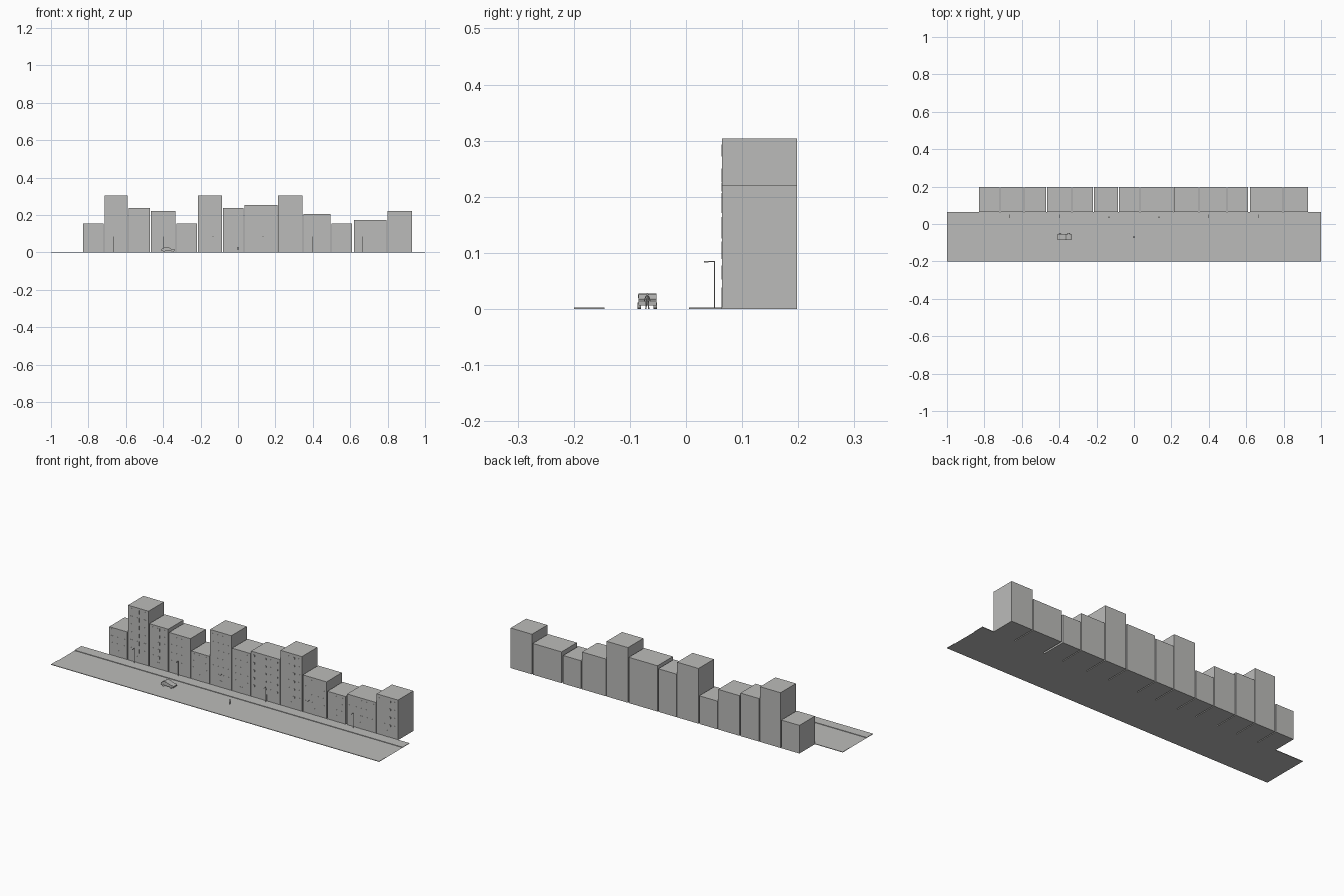
import bpy, bmesh, math
from mathutils import Matrix, Vector

if "Cube" in bpy.data.objects:
    bpy.data.objects.remove(bpy.data.objects["Cube"])

grey = bpy.data.materials.new("plain_grey")
grey.diffuse_color = (0.5, 0.5, 0.49, 1)
grey.use_nodes = True
grey.node_tree.nodes["Principled BSDF"].inputs["Base Color"].default_value = grey.diffuse_color


def finish(bm, name):
    bmesh.ops.recalc_face_normals(bm, faces=bm.faces)
    me = bpy.data.meshes.new(name)
    bm.to_mesh(me)
    bm.free()
    me.materials.append(grey)
    ob = bpy.data.objects.new(name, me)
    bpy.context.collection.objects.link(ob)
    return ob


def box(bm, x0, x1, y0, y1, z0, z1):
    m = Matrix.Translation(((x0 + x1) / 2, (y0 + y1) / 2, (z0 + z1) / 2))
    m = m @ Matrix.Diagonal((x1 - x0, y1 - y0, z1 - z0, 1))
    bmesh.ops.create_cube(bm, size=1, matrix=m)


def rod(bm, a, b, r, n=8, r2=None):
    a, b = Vector(a), Vector(b)
    d = b - a
    m = Matrix.Translation((a + b) / 2) @ d.to_track_quat('Z', 'Y').to_matrix().to_4x4()
    bmesh.ops.create_cone(bm, cap_ends=True, segments=n, radius1=r,
                          radius2=r if r2 is None else r2, depth=d.length, matrix=m)


def prism(bm, pts, y0, y1):
    f = bm.faces.new([bm.verts.new((x, y0, z)) for x, z in pts])
    ext = bmesh.ops.extrude_face_region(bm, geom=[f])
    bmesh.ops.translate(bm, vec=(0, y1 - y0, 0),
                        verts=[v for v in ext["geom"] if isinstance(v, bmesh.types.BMVert)])


# Road and raised pavements
bm = bmesh.new()
f = bm.faces.new([bm.verts.new((x, y, 0)) for x, y in
                  ((-1, -0.145), (1, -0.145), (1, 0.005), (-1, 0.005))])
finish(bm, "road")
for name, y0, y1 in (("near_pavement", -0.2, -0.145), ("far_pavement", 0.005, 0.064)):
    bm = bmesh.new()
    box(bm, -1, 1, y0, y1, 0, 0.003)
    finish(bm, name)

# Row of buildings: left, right, height, window columns, window width, window height
FRONT, BACK = 0.064, 0.198
buildings = [
    (-0.830, -0.720, 0.155, 3, 0.012, 0.022),
    (-0.715, -0.590, 0.304, 3, 0.012, 0.022),
    (-0.585, -0.470, 0.237, 3, 0.012, 0.016),
    (-0.465, -0.335, 0.221, 4, 0.010, 0.010),
    (-0.330, -0.220, 0.155, 3, 0.012, 0.016),
    (-0.215, -0.085, 0.304, 4, 0.010, 0.010),
    (-0.080, 0.030, 0.237, 3, 0.010, 0.010),
    (0.035, 0.210, 0.252, 5, 0.010, 0.010),
    (0.215, 0.345, 0.304, 4, 0.010, 0.010),
    (0.350, 0.495, 0.205, 4, 0.010, 0.010),
    (0.500, 0.610, 0.155, 3, 0.010, 0.010),
    (0.620, 0.795, 0.172, 5, 0.012, 0.016),
    (0.800, 0.930, 0.221, 4, 0.010, 0.010),
]
for i, (x0, x1, h, cols, ww, wh) in enumerate(buildings, 1):
    bm = bmesh.new()
    box(bm, x0, x1, FRONT, BACK, 0, h)
    finish(bm, f"building_{i}")
    # Thin window plates in rows, and a door in the middle of the ground floor
    bm = bmesh.new()
    rows = max(2, round((h - 0.045) / 0.042))
    step = (h - 0.045) / rows
    for r in range(rows):
        z = 0.045 + step * (r + 0.5)
        for c in range(cols):
            x = x0 + (x1 - x0) * (c + 0.5) / cols
            box(bm, x - ww / 2, x + ww / 2, FRONT - 0.001, FRONT, z - wh / 2, z + wh / 2)
    xm = (x0 + x1) / 2
    box(bm, xm - 0.008, xm + 0.008, FRONT - 0.001, FRONT, 0.003, 0.038)
    finish(bm, f"windows_and_door_{i}")

# Street lamps: pole with an arm reaching over the road
for i in range(6):
    x = -0.667 + i * 0.2668
    bm = bmesh.new()
    rod(bm, (x, 0.051, 0.003), (x, 0.051, 0.085), 0.001)
    rod(bm, (x, 0.052, 0.0845), (x, 0.032, 0.0845), 0.001)
    box(bm, x - 0.002, x + 0.002, 0.032, 0.040, 0.0832, 0.0845)
    finish(bm, f"street_lamp_{i + 1}")

# Car: body, cabin and wheels
CX, CY = -0.372, -0.069
bm = bmesh.new()
body = [(-0.038, 0.006), (0.037, 0.006), (0.038, 0.014), (0.032, 0.017), (0.014, 0.019),
        (0.002, 0.027), (-0.018, 0.028), (-0.031, 0.021), (-0.038, 0.018)]
prism(bm, [(CX + x, z) for x, z in body], CY - 0.016, CY + 0.016)
finish(bm, "car_body")

bm = bmesh.new()
side_glass = [(-0.024, 0.020), (0.008, 0.020), (0.001, 0.0255), (-0.016, 0.0262)]
for s in (-1, 1):
    prism(bm, [(CX + x, z) for x, z in side_glass], CY + s * 0.016, CY + s * 0.0165)
finish(bm, "car_windows")

bm = bmesh.new()
for x in (-0.023, 0.023):
    for s in (-1, 1):
        rod(bm, (CX + x, CY + s * 0.011, 0.006), (CX + x, CY + s * 0.017, 0.006), 0.006, 14)
finish(bm, "car_wheels")

# Pedestrian standing in the road
PY = -0.069
bm = bmesh.new()
for s in (-1, 1):
    rod(bm, (0, PY + s * 0.0025, 0), (0, PY + s * 0.0015, 0.014), 0.0012)
    rod(bm, (0, PY + s * 0.0055, 0.013), (0, PY + s * 0.003, 0.0225), 0.0008)
rod(bm, (0, PY, 0.013), (0, PY, 0.0235), 0.0022, 8, 0.003)
bmesh.ops.create_uvsphere(bm, u_segments=10, v_segments=6, radius=0.0025,
                          matrix=Matrix.Translation((0, PY, 0.026)))
finish(bm, "pedestrian")
